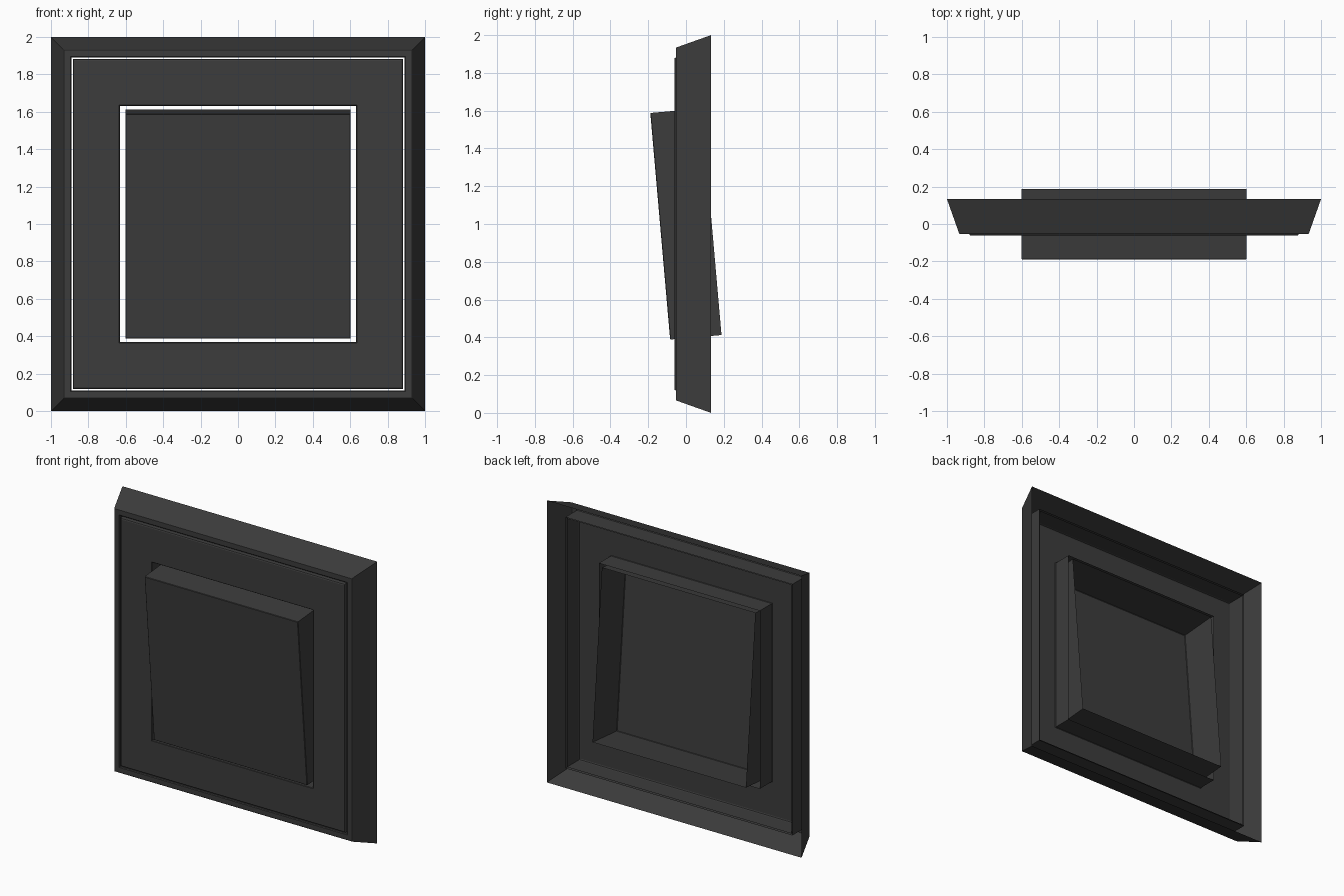
import bpy, bmesh, math

if "Cube" in bpy.data.objects:
    bpy.data.objects.remove(bpy.data.objects["Cube"])

# Dark plastic
dark = bpy.data.materials.new("dark_plastic")
dark.diffuse_color = (0.045, 0.045, 0.045, 1)
dark.use_nodes = True
dark.node_tree.nodes["Principled BSDF"].inputs["Base Color"].default_value = dark.diffuse_color


def square_shell(name, profile, cap=False):
    """Sweep a (half size, depth) profile around a square; optionally cap its last loop."""
    bm = bmesh.new()
    loops = [[bm.verts.new((sx * h, y, sz * h))
              for sx, sz in ((-1, -1), (1, -1), (1, 1), (-1, 1))]
             for h, y in profile]
    for a, b in zip(loops, loops[1:]):
        for i in range(4):
            j = (i + 1) % 4
            bm.faces.new((a[j], a[i], b[i], b[j]))
    if cap:
        bm.faces.new(loops[-1])
    bm.normal_update()
    mesh = bpy.data.meshes.new(name)
    bm.to_mesh(mesh)
    bm.free()
    mesh.materials.append(dark)
    obj = bpy.data.objects.new(name, mesh)
    obj.location.z = 1
    bpy.context.collection.objects.link(obj)
    return obj


# Outer frame: sloped sides, narrow front rim, wall turned back inside
square_shell("outer_frame", [(1, 0.133), (0.935, -0.05), (0.931, -0.054),
                             (0.896, -0.054), (0.891, -0.049), (0.891, 0.08)])

# Inner plate: softened edges, walls turned back at the outside and the opening
square_shell("inner_plate", [(0.882, 0.075), (0.882, -0.052), (0.879, -0.059), (0.872, -0.062),
                             (0.635, -0.062), (0.632, -0.059), (0.632, 0.075)])

# Rocker: open-backed box, tilted with its top pushed forward
rocker = square_shell("rocker", [(0.602, 0.136), (0.602, -0.134), (0.599, -0.137)], cap=True)
rocker.rotation_euler.x = math.radians(5)
